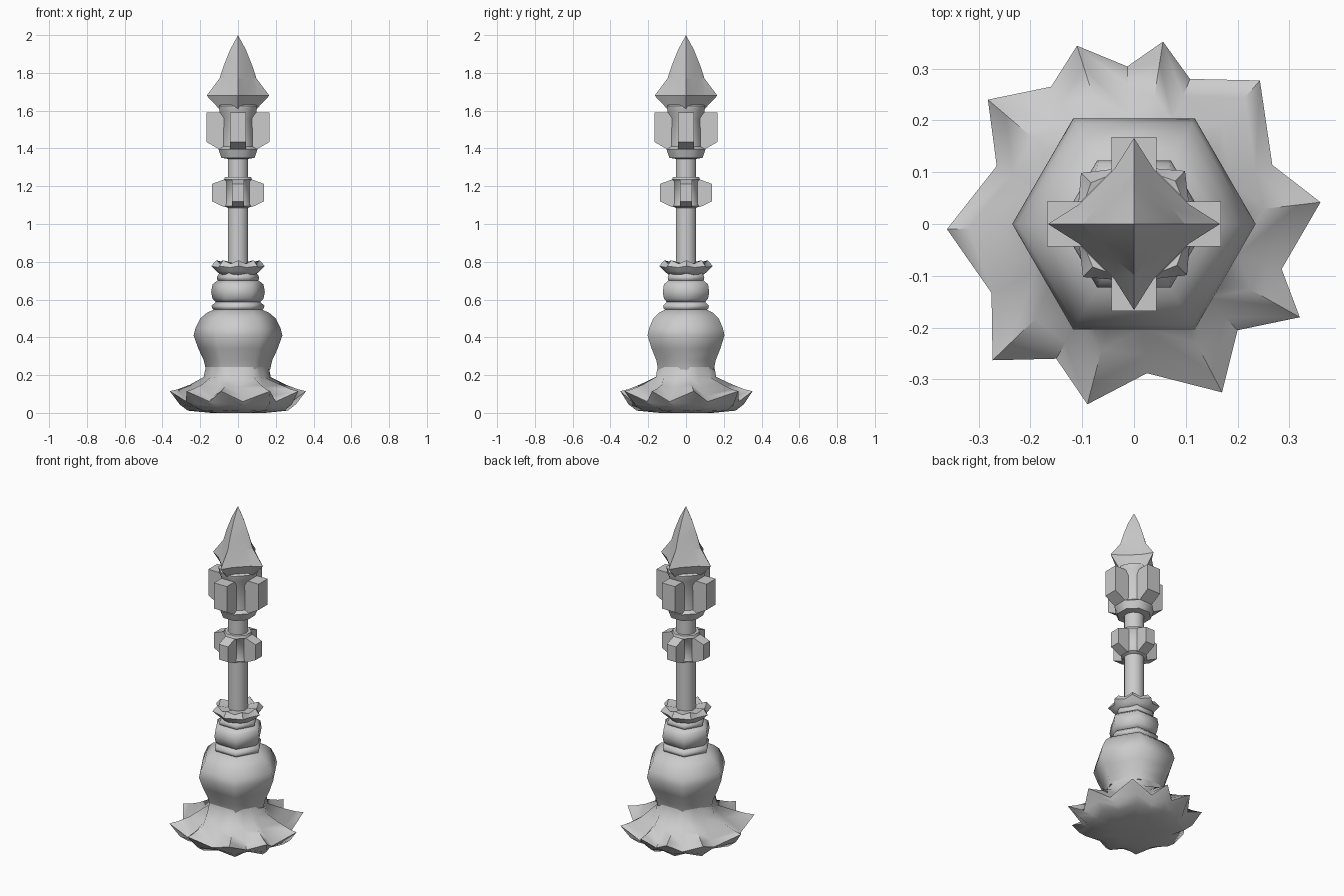
import bpy, bmesh, math
from mathutils import Vector, Matrix

cube = bpy.data.objects.get("Cube")
if cube:
    bpy.data.objects.remove(cube)

grey = bpy.data.materials.new("stone grey")
grey.use_nodes = True
COLOUR = (0.6, 0.6, 0.6, 1)
grey.diffuse_color = COLOUR
grey.node_tree.nodes["Principled BSDF"].inputs["Base Color"].default_value = COLOUR


def finish(name, bm, smooth=None):
    """Turn a bmesh into an object, optionally smooth below an angle."""
    bmesh.ops.remove_doubles(bm, verts=bm.verts, dist=0.0002)
    bmesh.ops.recalc_face_normals(bm, faces=bm.faces)
    mesh = bpy.data.meshes.new(name)
    bm.to_mesh(mesh)
    bm.free()
    mesh.materials.append(grey)
    ob = bpy.data.objects.new(name, mesh)
    bpy.context.collection.objects.link(ob)
    if smooth:
        bpy.ops.object.select_all(action='DESELECT')
        ob.select_set(True)
        bpy.context.view_layer.objects.active = ob
        bpy.ops.object.shade_smooth_by_angle(angle=math.radians(smooth))
    return ob


def loft(name, rings, smooth=None):
    """Skin a stack of equal-length point rings and close both ends."""
    bm = bmesh.new()
    rows = [[bm.verts.new(p) for p in ring] for ring in rings]
    n = len(rows[0])
    for a, b in zip(rows, rows[1:]):
        for i in range(n):
            j = (i + 1) % n
            bm.faces.new((a[i], a[j], b[j], b[i]))
    bm.faces.new(rows[0])
    bm.faces.new(rows[-1])
    return finish(name, bm, smooth)


def lathe(name, profile, sides, smooth=None, turn=0.0):
    """Revolve (radius, height) points with the given number of sides."""
    angles = [turn + math.tau * i / sides for i in range(sides)]
    return loft(name, [[(r * math.cos(a), r * math.sin(a), z) for a in angles]
                       for r, z in profile], smooth)


def studs(name, outline, half_width):
    """Four radial blocks: a (radius, height) outline given a thickness."""
    for k, side in enumerate(("left", "back", "right", "front")):
        turn = Matrix.Rotation(k * math.pi / 2, 3, 'Z')
        loft(f"{name}_{side}", [[turn @ Vector((r, y, z)) for r, z in outline]
                                for y in (-half_width, half_width)])


def hex_point(angle, r, z):
    """Point on a hexagon whose corners lie on the x axis."""
    local = angle % (math.pi / 3) - math.pi / 6
    r *= math.cos(math.pi / 6) / math.cos(local)
    return Vector((r * math.cos(angle), r * math.sin(angle), z))


# Ruffled foot: tips and valleys alternate around the rim
rim = [(.36, .042), (.267, .114), (.243, .277), (.108, .28), (.056, .352),
       (-.013, .304), (-.11, .344), (-.16, .265), (-.282, .24), (-.265, .112),
       (-.361, -.01), (-.275, -.133), (-.273, -.263), (-.15, -.26),
       (-.09, -.348), (.025, -.288), (.17, -.325), (.2, -.205),
       (.32, -.18), (.285, -.087)]
angles = [math.atan2(y, x) for x, y in rim]


def rim_ring(scale, z_tip, z_valley, turn=0.0):
    rot = Matrix.Rotation(math.radians(turn), 3, 'Z')
    return [rot @ Vector((x * scale, y * scale, z_valley if i % 2 else z_tip))
            for i, (x, y) in enumerate(rim)]


loft("ruffled_foot", [
    [hex_point(a, .172, .25) for a in angles],
    [hex_point(a, .185, .19) for a in angles],
    rim_ring(.70, .15, .135),
    rim_ring(.88, .125, .09),
    rim_ring(1.0, .115, .06),
    rim_ring(.86, .045, .03, 4),
    rim_ring(.74, .012, .015, 4),
    rim_ring(.40, 0, 0)], 65)

# Six-sided gourd body
lathe("gourd_body", [(.17, .23), (.182, .28), (.21, .34), (.235, .41),
                     (.225, .45), (.2, .50), (.165, .53), (.12, .55)], 6, 65)

# Neck rings and bulb
lathe("lower_neck_ring", [(.11, .54), (.135, .55), (.14, .567), (.115, .59)], 6, 62)
lathe("neck_bulb", [(.115, .585), (.135, .605), (.142, .64), (.135, .68),
                    (.11, .70)], 6, 62)
lathe("upper_neck_ring", [(.095, .695), (.11, .705), (.112, .72), (.095, .745)], 6, 62)

# Ruffled collar with eight points
def star_ring(tip, valley, z_tip, z_valley):
    ring = []
    for i in range(16):
        a = math.tau * i / 16 + .02
        r, z = (valley, z_valley) if i % 2 else (tip, z_tip)
        ring.append((r * math.cos(a), r * math.sin(a), z))
    return ring


loft("ruffled_collar", [star_ring(.09, .09, .73, .73), star_ring(.115, .105, .75, .75),
                        star_ring(.142, .115, .777, .77), star_ring(.115, .105, .808, .79),
                        star_ring(.05, .05, .79, .79)], 50)

# Shaft
lathe("shaft", [(.056, .76), (.056, 1.40)], 12, 40, math.pi / 12)

# Middle hub with four chamfered studs
lathe("middle_hub", [(.06, 1.085), (.075, 1.095), (.07, 1.11), (.07, 1.225),
                     (.08, 1.235), (.075, 1.25), (.055, 1.25)], 8, 46, math.pi / 8)
studs("middle_stud", [(.05, 1.09), (.075, 1.09), (.138, 1.12), (.138, 1.212),
                      (.075, 1.235), (.05, 1.235)], .031)

# Upper hub with four larger studs
lathe("upper_hub", [(.06, 1.345), (.095, 1.35), (.112, 1.395), (.092, 1.41),
                    (.09, 1.56), (.105, 1.59), (.11, 1.625), (.09, 1.635)],
      8, 46, math.pi / 8)
studs("upper_stud", [(.05, 1.39), (.09, 1.39), (.168, 1.435), (.168, 1.59),
                     (.05, 1.59)], .043)

# Spear tip: diamond section with a pinched ridge at each corner
def tip_ring(corner, a, b, z):
    ring = []
    for k in range(4):
        turn = Matrix.Rotation(k * math.pi / 2, 3, 'Z')
        ring += [turn @ Vector(p) for p in ((corner, 0, z), (b, a, z), (a, b, z))]
    return ring


loft("spear_tip", [tip_ring(.10, .035, .08, 1.61), tip_ring(.166, .038, .106, 1.68),
                   tip_ring(.098, .032, .072, 1.77), tip_ring(.075, .023, .055, 1.84),
                   tip_ring(.043, .012, .032, 1.92), tip_ring(0, 0, 0, 2.0)], 12)
